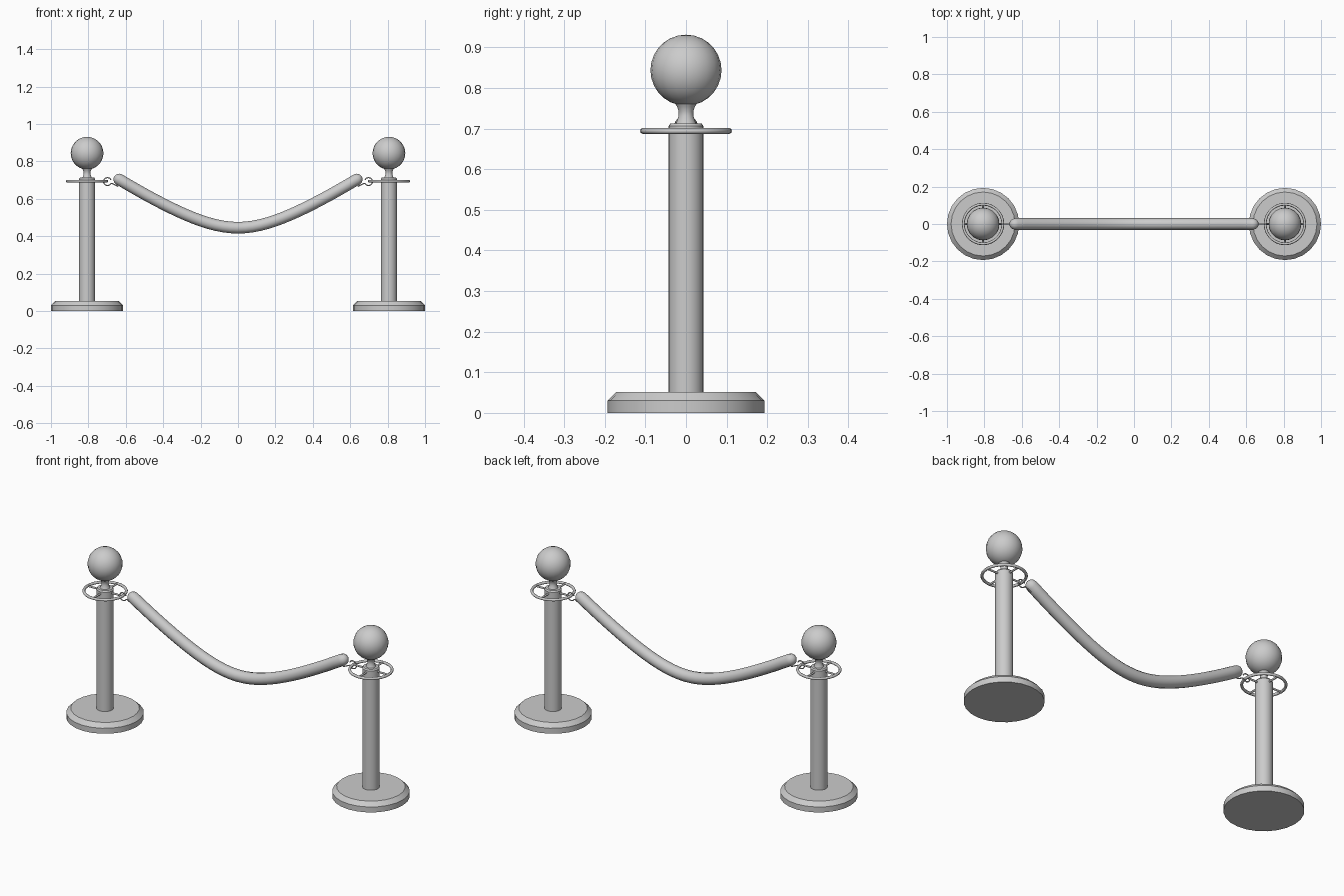
import bpy, bmesh, math
from mathutils import Vector

if "Cube" in bpy.data.objects:
    bpy.data.objects.remove(bpy.data.objects["Cube"])

POST_X = 0.807


def finish(obj, angle=35):
    bpy.ops.object.select_all(action='DESELECT')
    obj.select_set(True)
    bpy.context.view_layer.objects.active = obj
    bpy.ops.object.shade_smooth_by_angle(angle=math.radians(angle))
    return obj


def lathe(name, profile, x, sides=24):
    """Revolve (radius, height) points around a vertical axis at x."""
    bm = bmesh.new()
    verts = [bm.verts.new((r, 0, z)) for r, z in profile]
    edges = [bm.edges.new(pair) for pair in zip(verts, verts[1:])]
    bmesh.ops.spin(bm, geom=verts + edges, cent=(0, 0, 0), axis=(0, 0, 1),
                   angle=2 * math.pi, steps=sides, use_duplicate=False)
    bmesh.ops.remove_doubles(bm, verts=bm.verts, dist=1e-5)
    bmesh.ops.recalc_face_normals(bm, faces=bm.faces)
    mesh = bpy.data.meshes.new(name)
    bm.to_mesh(mesh)
    bm.free()
    obj = bpy.data.objects.new(name, mesh)
    bpy.context.collection.objects.link(obj)
    obj.location.x = x
    return finish(obj)


def tube(name, points, radius, resolution=2, radii=None):
    """Sweep a round section along a path and convert it to a mesh."""
    cu = bpy.data.curves.new(name, 'CURVE')
    cu.dimensions = '3D'
    cu.bevel_depth = radius
    cu.bevel_resolution = resolution
    cu.use_fill_caps = True
    sp = cu.splines.new('POLY')
    sp.points.add(len(points) - 1)
    for i, p in enumerate(points):
        sp.points[i].co = (*p, 1)
        sp.points[i].radius = radii[i] if radii else 1
    obj = bpy.data.objects.new(name, cu)
    bpy.context.collection.objects.link(obj)
    bpy.ops.object.select_all(action='DESELECT')
    obj.select_set(True)
    bpy.context.view_layer.objects.active = obj
    bpy.ops.object.convert(target='MESH')
    return finish(bpy.context.object, 50)


for side, s in (("left", -1), ("right", 1)):
    x = s * POST_X
    # Weighted base, pole and ball finial
    lathe(side + "_base", [(0, 0), (0.193, 0), (0.193, 0.03), (0.171, 0.052), (0, 0.052)], x)
    lathe(side + "_pole", [(0, 0.05), (0.043, 0.05), (0.043, 0.706), (0.038, 0.713), (0, 0.713)], x)
    lathe(side + "_neck", [(0.026, 0.710), (0.022, 0.719), (0.018, 0.732),
                           (0.018, 0.742), (0.022, 0.754), (0.03, 0.766)], x)
    bpy.ops.mesh.primitive_uv_sphere_add(segments=20, ring_count=14, radius=0.0875,
                                         location=(x, 0, 0.8435))
    bpy.context.object.name = side + "_ball"
    finish(bpy.context.object)

    # Rope ring with four spokes
    bpy.ops.mesh.primitive_torus_add(major_radius=0.106, minor_radius=0.0073, major_segments=28,
                                     minor_segments=8, location=(x, 0, 0.694))
    bpy.context.object.name = side + "_rope_ring"
    finish(bpy.context.object, 60)
    for i in range(4):
        d = Vector((math.cos(i * math.pi / 2), math.sin(i * math.pi / 2), 0))
        c = Vector((x, 0, 0.694))
        tube(f"{side}_spoke_{i + 1}", [c + d * 0.035, c + d * 0.106], 0.005)

    # Open wire hook around the ring, with a tail into the rope
    hook = []
    for i in range(17):
        a = math.radians(25 + i * 300 / 16)
        hook.append((s * (0.698 - 0.021 * math.cos(a)), 0, 0.692 + 0.021 * math.sin(a)))
    hook = [(-p[0] + s * 1.396, 0, p[2]) for p in hook]
    hook += [(s * 0.676, 0, 0.683), (s * 0.64, 0, 0.666)]
    # Mirror so the tail faces the rope
    loop = [(s * (0.698 - 0.021 * math.cos(a)), 0, 0.692 + 0.021 * math.sin(a))
            for a in (math.radians(25 + i * 300 / 16) for i in range(17))]
    tube(side + "_hook", loop + hook[-2:], 0.003)

# Sagging rope with rounded ends
def sag(x):
    return 0.445 + 0.555 * (math.hypot(0.28, x) - 0.28) + 0.07 * x * x

R, END = 0.031, 0.635
path = [Vector((-END + 2 * END * i / 32, 0, sag(-END + 2 * END * i / 32))) for i in range(33)]
radii = [1.0] * len(path)
d = (path[-1] - path[-2]).normalized()
for deg in (30, 55, 75, 86):
    a = math.radians(deg)
    tip = Vector((END, 0, sag(END))) + d * R * math.sin(a)
    path = [Vector((-tip.x, 0, tip.z))] + path + [tip]
    radii = [math.cos(a)] + radii + [math.cos(a)]
tube("rope", path, R, 4, radii)
